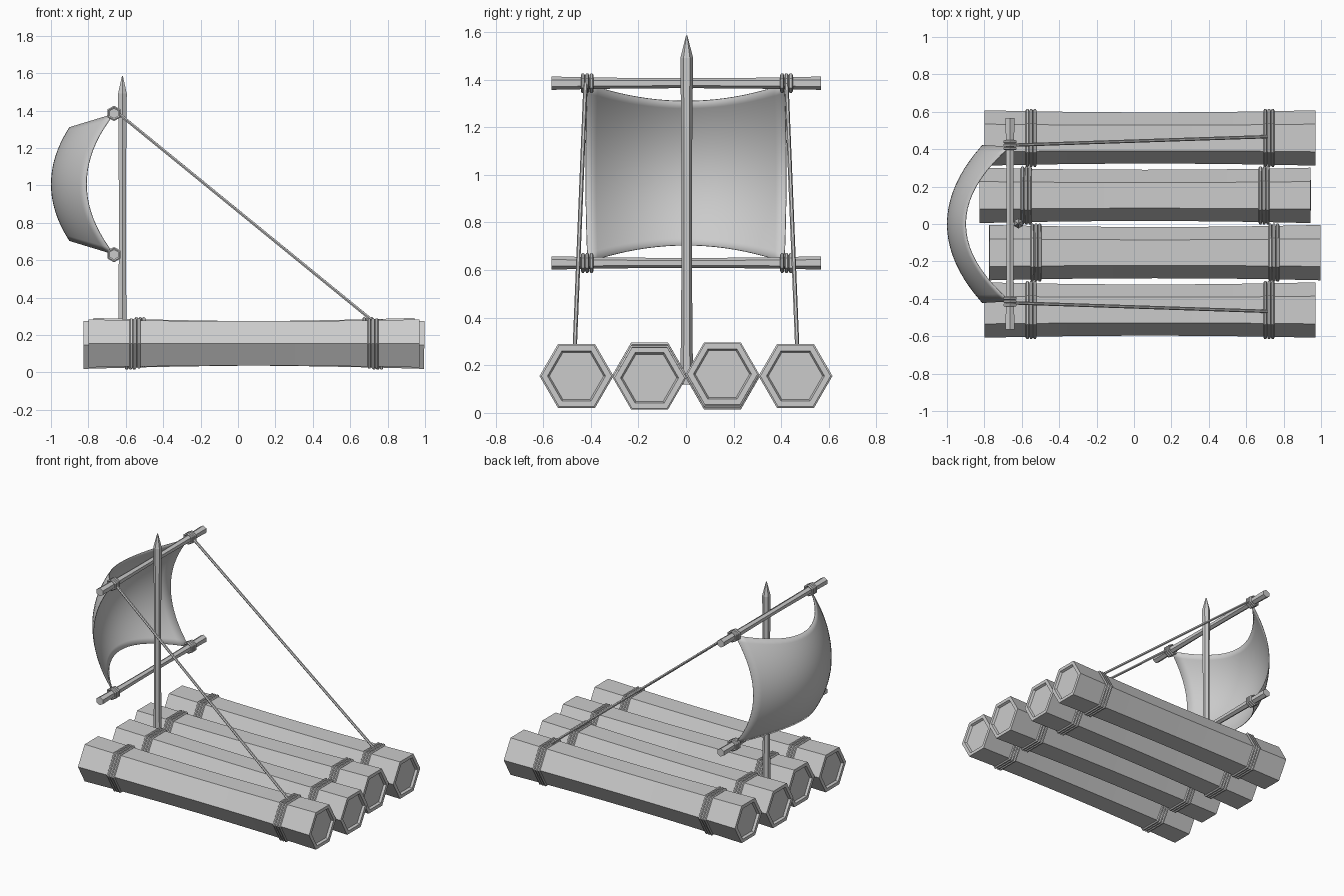
import bpy, bmesh, math
from mathutils import Matrix, Vector

if "Cube" in bpy.data.objects:
    bpy.data.objects.remove(bpy.data.objects["Cube"])

grey = bpy.data.materials.new("plain grey")
grey.diffuse_color = (0.6, 0.6, 0.6, 1)
grey.use_nodes = True
grey.node_tree.nodes["Principled BSDF"].inputs["Base Color"].default_value = grey.diffuse_color


def add(name, bm, matrix=Matrix()):
    bmesh.ops.recalc_face_normals(bm, faces=bm.faces)
    me = bpy.data.meshes.new(name)
    bm.to_mesh(me)
    bm.free()
    me.materials.append(grey)
    ob = bpy.data.objects.new(name, me)
    ob.matrix_world = matrix
    bpy.context.collection.objects.link(ob)
    return ob


def spin(bm, profile, closed=False, n=6):
    """Six-sided solid from (height, radius) pairs; closed profiles give rings."""
    rings = [[bm.verts.new((r * math.cos(2 * math.pi * k / n), r * math.sin(2 * math.pi * k / n), h))
              for k in range(n)] for h, r in profile]
    pairs = list(zip(rings, rings[1:]))
    if closed:
        pairs.append((rings[-1], rings[0]))
    else:
        bm.faces.new(rings[0])
        bm.faces.new(rings[-1])
    for a, b in pairs:
        for k in range(n):
            j = (k + 1) % n
            bm.faces.new((a[k], a[j], b[j], b[k]))


def lashing(name, centre, radius, thick, gap, matrix):
    """Three rope rings side by side."""
    bm = bmesh.new()
    for i in (-1, 0, 1):
        spin(bm, [(centre + i * gap + thick * math.cos(a), radius + thick * math.sin(a))
                  for a in [k * math.pi / 3 for k in range(6)]], closed=True)
    add(name, bm, matrix)


def waisted(lo, hi, end, mid, steps=8):
    """Profile that is slightly thinner in the middle."""
    out = []
    for i in range(steps + 1):
        t = i / steps
        out.append((lo + (hi - lo) * t, mid + (end - mid) * (2 * t - 1) ** 2))
    return out


def axes(x, y, z, loc):
    m = Matrix((x, y, z)).transposed().to_4x4()
    m.translation = loc
    return m


X, Y, Z = Vector((1, 0, 0)), Vector((0, 1, 0)), Vector((0, 0, 1))

# Logs with recessed ends, each with two rope lashings
for i, (y, dx, tilt) in enumerate([(-0.46, 0, 0), (-0.153, 0.026, 0.009),
                                   (0.153, -0.026, -0.009), (0.46, 0, 0)]):
    m = Matrix.Translation((0.085 + dx, y, 0.155)) @ Matrix.Rotation(tilt, 4, 'Y') @ axes(Y, Z, X, (0, 0, 0))
    h = 0.885
    bm = bmesh.new()
    spin(bm, [(-h + 0.015, 0.114), (-h, 0.122)] + waisted(-h, h, 0.148, 0.137)
         + [(h, 0.122), (h - 0.015, 0.114)])
    add(f"log_{i + 1}", bm, m)
    for side, c in (("rear", -0.635), ("fore", 0.637)):
        lashing(f"log_{i + 1}_lashing_{side}", c, 0.147, 0.0095, 0.02, m)

# Pointed mast
bm = bmesh.new()
spin(bm, waisted(0.12, 1.49, 0.027, 0.022) + [(1.585, 0.003)])
add("mast", bm, axes(Y, -X, Z, (-0.618, 0.003, 0)))

# Yards with lashings
for name, z in (("upper_yard", 1.385), ("lower_yard", 0.63)):
    m = axes(Z, X, Y, (-0.663, 0, z))
    bm = bmesh.new()
    spin(bm, waisted(-0.565, 0.568, 0.028, 0.021))
    add(name, bm, m)
    for side, c in (("left", -0.415), ("right", 0.422)):
        lashing(f"{name}_lashing_{side}", c, 0.034, 0.0085, 0.018, m)

# Stay ropes from upper yard to the outer logs
for side, s in (("left", -1), ("right", 1)):
    a, b = Vector((-0.64, 0.422 * s, 1.385)), Vector((0.715, 0.467 * s, 0.28))
    m = (b - a).to_track_quat('Z', 'Y').to_matrix().to_4x4()
    m.translation = a
    bm = bmesh.new()
    spin(bm, [(0, 0.009), ((b - a).length, 0.009)])
    add(f"stay_rope_{side}", bm, m)

# Billowing sail
N = 20
bm = bmesh.new()
grid = []
for i in range(N + 1):
    v = 2 * i / N - 1
    row = []
    for j in range(N + 1):
        u = 2 * j / N - 1
        fu, fv = 1 - u * u, 1 - v * v
        x = -0.663 - 0.237 * fu - 0.147 * fv + 0.049 * fu * fv
        row.append(bm.verts.new((x, u * (0.413 + 0.008 * fv), 1.007 + v * (0.375 - 0.072 * fu))))
    grid.append(row)
for i in range(N):
    for j in range(N):
        bm.faces.new((grid[i][j], grid[i][j + 1], grid[i + 1][j + 1], grid[i + 1][j]))
sail = add("sail", bm)
mod = sail.modifiers.new("thickness", 'SOLIDIFY')
mod.thickness = 0.004
mod.offset = 0
bpy.context.view_layer.objects.active = sail
sail.select_set(True)
bpy.ops.object.shade_smooth_by_angle(angle=math.radians(40))
